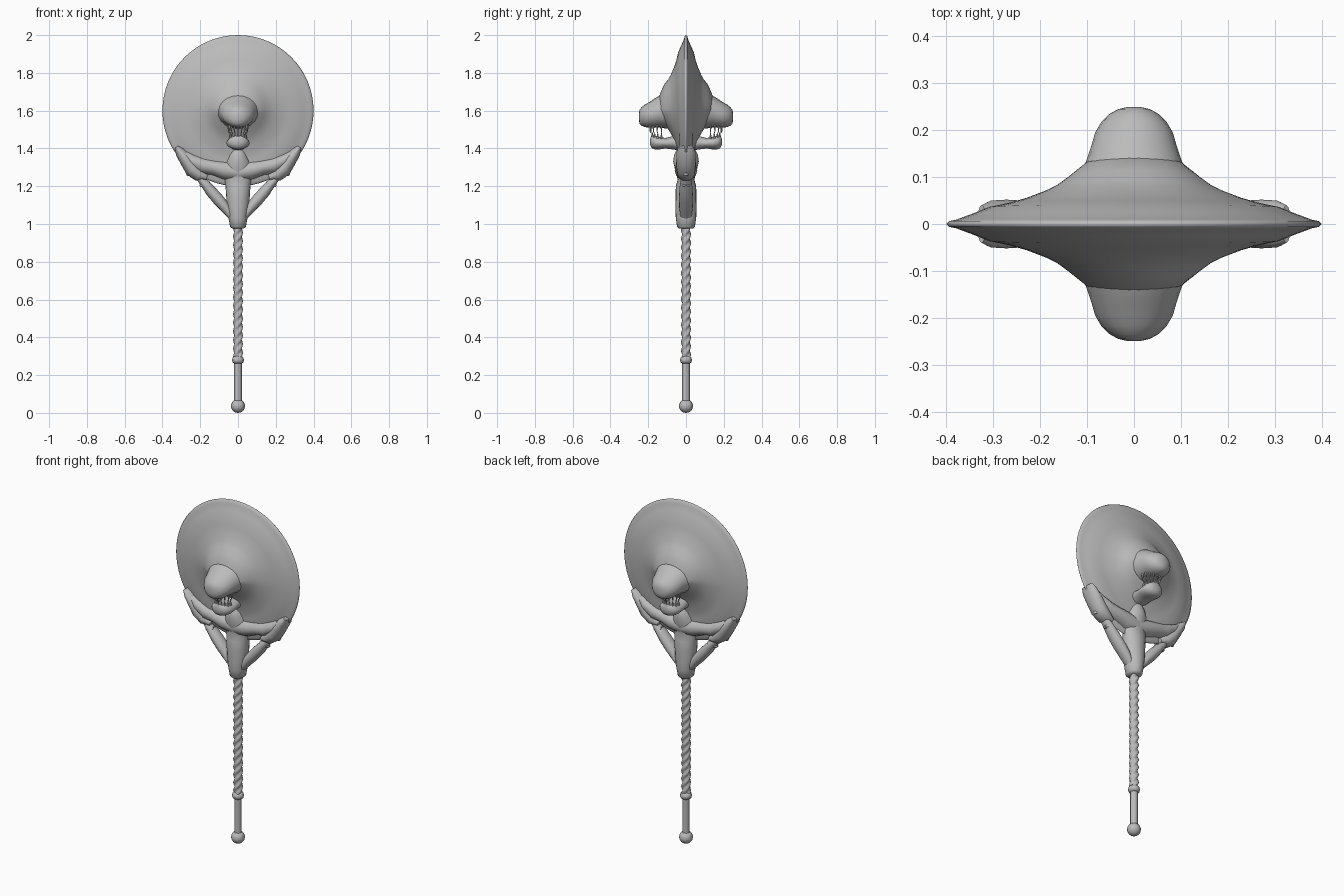
import bpy, math
from mathutils import Vector

if "Cube" in bpy.data.objects:
    bpy.data.objects.remove(bpy.data.objects["Cube"])

stone = bpy.data.materials.new("grey_metal")
stone.diffuse_color = (0.5, 0.5, 0.5, 1)
stone.use_nodes = True
stone.node_tree.nodes["Principled BSDF"].inputs["Base Color"].default_value = stone.diffuse_color


def make(name, verts, faces, mirror=""):
    me = bpy.data.meshes.new(name)
    me.from_pydata(verts, [], faces)
    me.materials.append(stone)
    ob = bpy.data.objects.new(name, me)
    bpy.context.collection.objects.link(ob)
    if mirror:
        m = ob.modifiers.new("mirror", 'MIRROR')
        m.use_axis = ('x' in mirror, 'y' in mirror, False)
    # consistent outward faces
    bpy.ops.object.select_all(action='DESELECT')
    bpy.context.view_layer.objects.active = ob
    ob.select_set(True)
    bpy.ops.object.mode_set(mode='EDIT')
    bpy.ops.mesh.select_all(action='SELECT')
    bpy.ops.mesh.normals_make_consistent(inside=False)
    bpy.ops.object.mode_set(mode='OBJECT')
    bpy.ops.object.shade_smooth_by_angle(angle=math.radians(50))
    return ob


def loft(name, rings, mirror="", n=16, wave=lambda a, c: 1.0):
    """Skin through rings given as (centre, half axis u, half axis v), capped."""
    verts, faces = [], []
    for c, u, v in rings:
        for i in range(n):
            a = math.tau * i / n
            k = wave(a, c)
            verts.append(Vector(c) + k * (math.cos(a) * Vector(u) + math.sin(a) * Vector(v)))
    for r in range(len(rings) - 1):
        for i in range(n):
            j = (i + 1) % n
            faces.append((r*n + i, r*n + j, (r+1)*n + j, (r+1)*n + i))
    faces.append(tuple(range(n)))
    faces.append(tuple(range((len(rings) - 1) * n, len(rings) * n)))
    return make(name, verts, faces, mirror)


def column(name, rows, **kw):
    """Upright loft from (z, half width, half depth)."""
    return loft(name, [((0, 0, z), (w, 0, 0), (0, d, 0)) for z, w, d in rows], **kw)


def muzzle(name, rows):
    """Loft towards the front from (y, half width, low z, high z)."""
    return loft(name, [((0, -y, (a + b) / 2), (w, 0, 0), (0, 0, (b - a) / 2))
                       for y, w, a, b in rows], mirror="y", n=20)


def limb(name, rows, y=0, mirror="x"):
    """Loft in the disc's plane from (x, z, half width, half depth)."""
    rings = []
    for i, (x, z, w, d) in enumerate(rows):
        p, q = rows[max(i - 1, 0)], rows[min(i + 1, len(rows) - 1)]
        t = Vector((q[0] - p[0], 0, q[1] - p[1])).normalized()
        rings.append(((x, y, z), (-t.z * w, 0, t.x * w), (0, d, 0)))
    return loft(name, rings, mirror=mirror)


# Round blade: a radial mound on both sides with a thin rim
profile = [(0.4, 0), (0.395, 0.006), (0.38, 0.009), (0.345, 0.022), (0.31, 0.036),
           (0.27, 0.044), (0.23, 0.055), (0.19, 0.07), (0.165, 0.082), (0.14, 0.1),
           (0.1, 0.133), (0.06, 0.147), (0.02, 0.15)]
N = 64
verts, faces = [], []
for d, h in profile:
    for i in range(N):
        a = math.tau * i / N
        down = max(0, -math.sin(a))
        drop = 1 - 0.3 * down * min(1, d / 0.1) * (1 if d < 0.3 else 0.3)
        rise = 1 + 0.15 * max(0, math.sin(a)) * (d > 0.12)
        verts.append((d * math.cos(a), -h * drop * rise, 1.6 + d * math.sin(a)))
for r in range(len(profile) - 1):
    for i in range(N):
        j = (i + 1) % N
        faces.append((r*N + i, r*N + j, (r+1)*N + j, (r+1)*N + i))
faces.append(tuple(range((len(profile) - 1) * N, len(profile) * N)))
make("round_blade", verts, faces, "y")

# Beast snout and lower jaw, on both sides
muzzle("snout", [(0.05, 0.125, 1.50, 1.72), (0.10, 0.115, 1.505, 1.70), (0.14, 0.10, 1.51, 1.68),
                 (0.17, 0.09, 1.51, 1.662), (0.195, 0.083, 1.51, 1.645), (0.217, 0.07, 1.513, 1.633),
                 (0.235, 0.052, 1.52, 1.618), (0.245, 0.034, 1.53, 1.605), (0.25, 0.012, 1.55, 1.585)])
muzzle("lower_jaw", [(0.01, 0.05, 1.385, 1.47), (0.07, 0.055, 1.395, 1.465), (0.11, 0.06, 1.40, 1.455),
                     (0.14, 0.062, 1.395, 1.462), (0.165, 0.056, 1.395, 1.468), (0.182, 0.042, 1.402, 1.467),
                     (0.19, 0.018, 1.42, 1.452)])

# Pointed teeth along the curve of the mouth
for i in range(9):
    a = math.pi * i / 8
    for name, r, base, tip in (("upper_tooth", 0.05, 1.528, 1.482), ("lower_tooth", 0.042, 1.452, 1.488)):
        x, y = r * math.cos(a), -(0.13 + 1.2 * r * math.sin(a))
        loft(name, [((x, y, base), (0.008, 0, 0), (0, 0.008, 0)),
                    ((x, y, tip), (0.001, 0, 0), (0, 0.001, 0))], mirror="y", n=6)

# Socket holding the blade
column("socket", [(0.975, 0.03, 0.036), (0.985, 0.042, 0.047), (1.03, 0.05, 0.054), (1.08, 0.057, 0.056),
                  (1.14, 0.062, 0.055), (1.2, 0.066, 0.054), (1.235, 0.072, 0.044), (1.28, 0.078, 0.056),
                  (1.33, 0.066, 0.068), (1.37, 0.05, 0.062), (1.42, 0.03, 0.035)], n=20)

# Arms, gripping hands and braces, mirrored left and right
limb("arm", [(0, 1.275, 0.05, 0.055), (0.07, 1.285, 0.05, 0.06), (0.13, 1.30, 0.042, 0.056),
             (0.19, 1.31, 0.045, 0.054), (0.25, 1.34, 0.035, 0.05), (0.28, 1.37, 0.02, 0.04)])
limb("hand", [(0.325, 1.408, 0.012, 0.04), (0.305, 1.38, 0.028, 0.05), (0.272, 1.335, 0.036, 0.052),
              (0.24, 1.29, 0.042, 0.05), (0.205, 1.26, 0.036, 0.045), (0.165, 1.245, 0.015, 0.03)])
limb("hand_claw", [(0.245, 1.30, 0.025, 0.03), (0.262, 1.275, 0.018, 0.022), (0.268, 1.255, 0.005, 0.008)])
limb("brace", [(0.21, 1.25, 0.016, 0.025), (0.175, 1.213, 0.024, 0.032), (0.14, 1.17, 0.03, 0.036),
               (0.105, 1.13, 0.031, 0.037), (0.07, 1.09, 0.028, 0.036), (0.035, 1.04, 0.018, 0.03)])
limb("brace_claw", [(0.15, 1.215, 0.012, 0.02), (0.185, 1.212, 0.018, 0.026), (0.202, 1.2, 0.005, 0.01)])

# Twisted shaft
column("twisted_shaft", [(0.28 + 0.72 * i / 120, 0.0225, 0.0225) for i in range(121)], n=18,
       wave=lambda a, c: 1 + 0.16 * math.cos(3 * (a - 46 * c[2])))

# Collar, smooth grip and ball end
column("collar", [(0.262, 0.02, 0.02), (0.268, 0.029, 0.029), (0.28, 0.032, 0.032),
                  (0.292, 0.029, 0.029), (0.3, 0.02, 0.02)])
column("grip", [(0.05, 0.02, 0.02), (0.27, 0.02, 0.02)])
column("ball_end", [(0.036 - 0.036 * math.cos(math.pi * (i + 0.1) / 10.2),
                     0.037 * math.sin(math.pi * (i + 0.1) / 10.2),
                     0.037 * math.sin(math.pi * (i + 0.1) / 10.2)) for i in range(11)])
